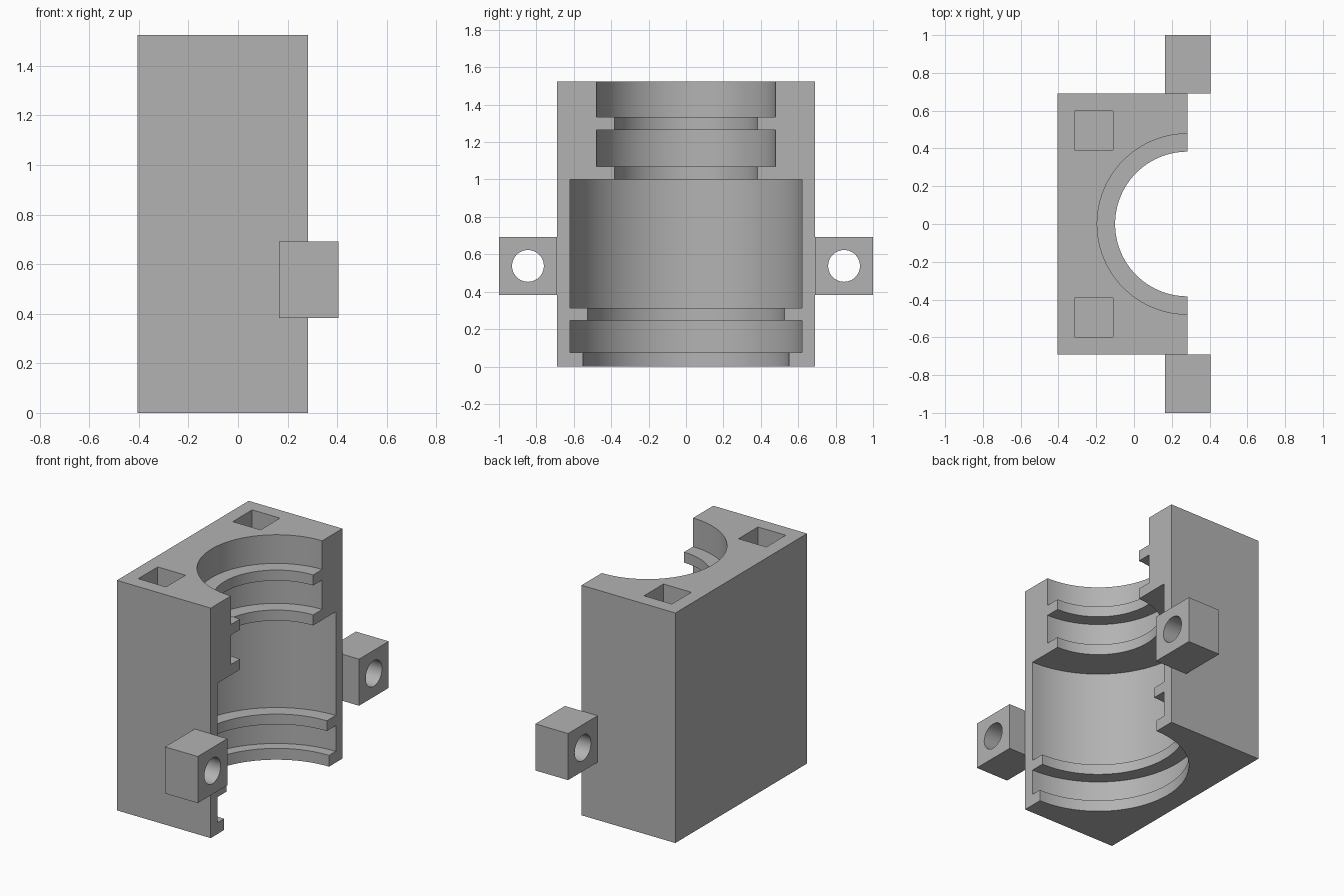
import bpy
import bmesh
import math
from mathutils import Matrix, Vector

if "Cube" in bpy.data.objects:
    bpy.data.objects.remove(bpy.data.objects["Cube"], do_unlink=True)

# Single plain grey finish
grey = bpy.data.materials.new("plain grey")
grey.use_nodes = True
colour = (0.45, 0.45, 0.45, 1)
grey.diffuse_color = colour
grey.node_tree.nodes["Principled BSDF"].inputs["Base Color"].default_value = colour

BACK, FACE = -0.405, 0.283      # block extent in x; the bore axis lies on FACE
HALF_WIDTH, HEIGHT = 0.69, 1.525


def finish(name, bm):
    bmesh.ops.recalc_face_normals(bm, faces=bm.faces)
    mesh = bpy.data.meshes.new(name)
    bm.to_mesh(mesh)
    bm.free()
    mesh.materials.append(grey)
    obj = bpy.data.objects.new(name, mesh)
    bpy.context.collection.objects.link(obj)
    return obj


def box(name, low, high):
    low, high = Vector(low), Vector(high)
    bm = bmesh.new()
    bmesh.ops.create_cube(bm, size=1, matrix=Matrix.Translation((low + high) / 2)
                          @ Matrix.Diagonal((*(high - low), 1)))
    return finish(name, bm)


def lathe(name, profile, steps=96):
    """Revolve (radius, z) points about the vertical bore axis."""
    bm = bmesh.new()
    verts = [bm.verts.new((FACE, r, z)) for r, z in profile]
    edges = [bm.edges.new(pair) for pair in zip(verts, verts[1:])]
    bmesh.ops.spin(bm, geom=verts + edges, cent=(FACE, 0, 0), axis=(0, 0, 1),
                   angle=math.tau, steps=steps, use_duplicate=False)
    bmesh.ops.remove_doubles(bm, verts=bm.verts, dist=0.0001)
    return finish(name, bm)


def cut(target, cutter):
    cutter.hide_render = True
    bpy.context.view_layer.objects.active = target
    mod = target.modifiers.new("cut", "BOOLEAN")
    mod.operation, mod.solver, mod.object = "DIFFERENCE", "EXACT", cutter
    bpy.ops.object.modifier_apply(modifier=mod.name)
    bpy.data.objects.remove(cutter, do_unlink=True)


def smooth(obj):
    bpy.ops.object.select_all(action="DESELECT")
    obj.select_set(True)
    bpy.context.view_layer.objects.active = obj
    bpy.ops.object.shade_smooth_by_angle(angle=math.radians(30))


# Half housing block with a stepped bore
housing = box("housing", (BACK, -HALF_WIDTH, 0), (FACE, HALF_WIDTH, HEIGHT))
bore_steps = [(0.55, 0.075), (0.62, 0.245), (0.527, 0.313), (0.62, 1.0),
              (0.383, 1.07), (0.478, 1.265), (0.383, 1.335), (0.478, 1.65)]
profile, z = [(0, -0.1)], -0.1
for radius, top in bore_steps:
    profile += [(radius, z), (radius, top)]
    z = top
profile.append((0, z))
cut(housing, lathe("bore_cutter", profile))

# Square pockets in the top
for side in (-1, 1):
    ys = sorted((side * 0.393, side * 0.597))
    cut(housing, box("pocket_cutter", (-0.314, ys[0], HEIGHT - 0.2),
                     (-0.11, ys[1], HEIGHT + 0.1)))
smooth(housing)

# Bolt lugs on both sides, each with a hole along x
for side, name in ((-1, "front_lug"), (1, "back_lug")):
    ys = sorted((side * HALF_WIDTH, side * 1.0))
    lug = box(name, (0.165, ys[0], 0.383), (0.405, ys[1], 0.692))
    bm = bmesh.new()
    bmesh.ops.create_cone(bm, cap_ends=True, segments=48, radius1=0.085, radius2=0.085,
                          depth=1, matrix=Matrix.Translation((FACE, side * 0.845, 0.538))
                          @ Matrix.Rotation(math.pi / 2, 4, "Y"))
    cut(lug, finish("hole_cutter", bm))
    smooth(lug)
